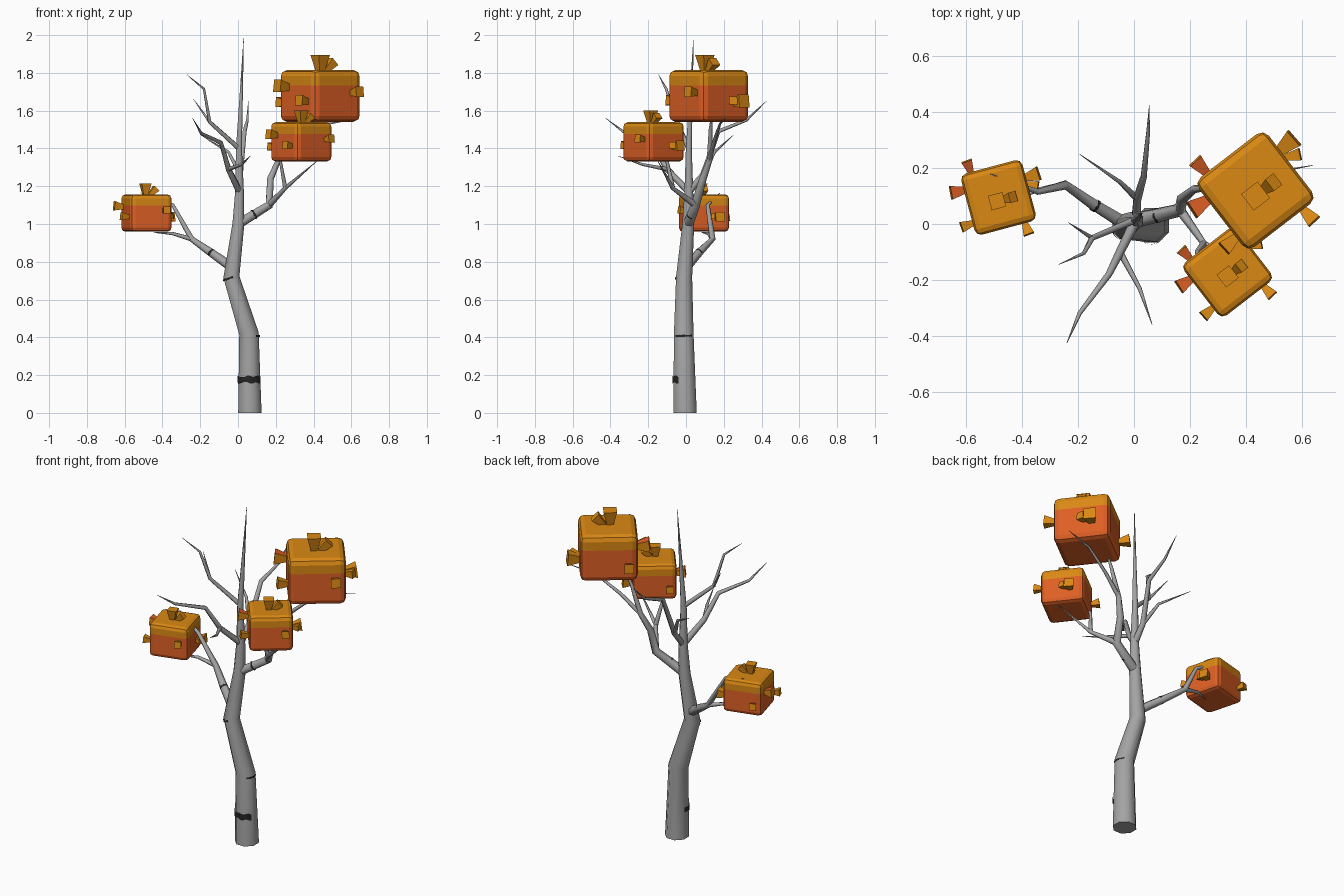
import bpy, bmesh, math, random
from mathutils import Vector, Matrix

if "Cube" in bpy.data.objects:
    bpy.data.objects.remove(bpy.data.objects["Cube"])

random.seed(4)
Z = Vector((0, 0, 1))


def mat(name, *col):
    m = bpy.data.materials.new(name)
    m.diffuse_color = (*col, 1)
    m.use_nodes = True
    m.node_tree.nodes["Principled BSDF"].inputs["Base Color"].default_value = m.diffuse_color
    return m


GREY = mat("grey bark", 0.37, 0.37, 0.37)
BLACK = mat("black bark mark", 0.018, 0.018, 0.018)
YELLOW = mat("amber", 0.70, 0.25, 0.007)
RED = mat("red orange", 0.73, 0.115, 0.018)


def finish(bm, name, *mats):
    me = bpy.data.meshes.new(name)
    bm.to_mesh(me)
    bm.free()
    for m in mats:
        me.materials.append(m)
    ob = bpy.data.objects.new(name, me)
    bpy.context.collection.objects.link(ob)


# tapered tube through points
def tube(name, pts, radii, sides=6, flat_base=False):
    bm = bmesh.new()
    P = [Vector(p) for p in pts]
    rings = []
    for i, p in enumerate(P):
        t = (P[min(i + 1, len(P) - 1)] - P[max(i - 1, 0)]).normalized()
        q = Z.rotation_difference(Z if flat_base and i == 0 else t)
        angles = [math.tau * (k + 0.5) / sides for k in range(sides)]
        rings.append([bm.verts.new(p + q @ Vector((math.cos(a), math.sin(a), 0)) * radii[i])
                      for a in angles])
    for a, b in zip(rings, rings[1:]):
        for k in range(sides):
            n = (k + 1) % sides
            bm.faces.new((a[k], a[n], b[n], b[k])).smooth = True
    bm.faces.new(rings[0][::-1])
    bm.faces.new(rings[-1])
    finish(bm, name, GREY)


# branch whose radius shrinks to a fine tip
def branch(name, r, *pts):
    n = len(pts) - 1
    tube(name, pts, [r * (1 - i / n) ** 0.7 + 0.001 for i in range(n + 1)])
    return pts


# ragged dark patch hugging a tube, centred on an angle
def mark(name, p0, p1, f, r, height, mid, half):
    a, b = Vector(p0), Vector(p1)
    q = Z.rotation_difference((b - a).normalized())
    c = a.lerp(b, f)
    up = q @ Z * height / 2
    bm = bmesh.new()
    prev = None
    for i in range(13):
        ang = math.radians(mid - half + half * i / 6)
        d = c + q @ Vector((math.cos(ang), math.sin(ang), 0)) * r
        pair = [bm.verts.new(d - up * random.uniform(0.4, 1.1)),
                bm.verts.new(d + up * random.uniform(0.6, 1.1))]
        if prev:
            bm.faces.new((prev[0], pair[0], pair[1], prev[1]))
        prev = pair
    finish(bm, name, BLACK)


# trunk
trunk = [(0.063, -0.005, 0), (0.058, -0.012, 0.42), (-0.035, -0.01, 0.72), (0.002, 0.012, 1),
         (0.008, 0.015, 1.17), (0.005, 0.015, 1.4), (0.03, 0.04, 1.985)]
tube("trunk", trunk, [0.067, 0.056, 0.046, 0.034, 0.025, 0.017, 0.001], 8, True)
mark("low_bark_mark", trunk[0], trunk[1], 0.42, 0.0645, 0.042, 245, 85)
mark("middle_bark_mark", trunk[0], trunk[1], 0.97, 0.058, 0.013, 0, 50)
mark("upper_bark_mark", trunk[1], trunk[2], 0.985, 0.048, 0.015, 230, 50)

# branches, each twig starting from a point of its parent
left = branch("left_branch", 0.026, (-0.03, 0, 0.77), (-0.145, 0.07, 0.85), (-0.245, 0.14, 0.92),
              (-0.345, 0.115, 1.1), (-0.515, 0.18, 1.165))
branch("left_lower_twig", 0.013, left[2], (-0.35, 0.12, 0.95), (-0.45, 0.08, 0.955))
right = branch("right_branch", 0.027, trunk[3], (0.165, 0.05, 1.1), (0.172, 0.09, 1.24),
               (0.215, 0.125, 1.34), (0.27, 0.13, 1.5), (0.33, 0.14, 1.62))
branch("right_outer_twig", 0.012, right[3], (0.33, 0.15, 1.44), (0.47, 0.18, 1.53), (0.64, 0.21, 1.56))
fork = branch("right_front_branch", 0.017, right[1], (0.25, -0.07, 1.19), (0.42, -0.15, 1.335))
branch("right_front_twig", 0.012, fork[1], (0.225, -0.1, 1.33), (0.25, -0.14, 1.41))
front = branch("front_branch", 0.018, trunk[4], (-0.05, -0.1, 1.29), (-0.09, -0.18, 1.43),
               (-0.195, -0.32, 1.48), (-0.24, -0.425, 1.56))
branch("front_twig", 0.011, front[1], (0.02, -0.23, 1.315), (0.065, -0.36, 1.36))
high = branch("high_branch", 0.013, trunk[5], (-0.15, -0.05, 1.54), (-0.18, -0.105, 1.715),
              (-0.27, -0.145, 1.79))
branch("high_twig", 0.008, high[1], (-0.235, 0.005, 1.66))
back = branch("back_branch", 0.018, trunk[4], (0.012, 0.09, 1.26), (0.035, 0.17, 1.49),
              (0.05, 0.32, 1.55), (0.055, 0.425, 1.65))
branch("back_twig", 0.012, back[1], (-0.05, 0.15, 1.38), (-0.195, 0.25, 1.47))
mark("left_branch_mark", left[0], left[1], 0.95, 0.023, 0.016, 300, 110)
mark("right_branch_mark", right[0], right[1], 0.5, 0.0265, 0.014, 270, 100)


# flared stud standing on a block at pos, leaning along d
def stud(bm, pos, d, w, h, red=False):
    d = Vector(d).normalized()
    S = (Matrix.Translation(Vector(pos) + d * (h / 2 - 0.004)) @ d.to_track_quat('Z', 'Y').to_matrix().to_4x4()
         @ Matrix.Rotation(math.pi / 4, 4, 'Z'))
    old = set(bm.faces)
    bmesh.ops.create_cone(bm, cap_ends=True, segments=4, radius1=w * 0.68, radius2=w * 1.414,
                          depth=h, matrix=S)
    bm.normal_update()
    for f in set(bm.faces) - old:
        f.material_index = int(red and f.normal.z > 0.3 and f.normal.dot(d) < 0.5)


# side studs: face turn, offset along face, height, half width, lean, red upper side
side_studs = [(180, -0.078, 0.045, 0.034, 0, True), (180, 0.09, -0.03, 0.027, 0, False),
              (90, 0.1, -0.04, 0.027, 0, True), (0, 0.06, -0.035, 0.035, 0, False),
              (0, 0.03, -0.03, 0.022, -0.5, False), (270, 0.093, 0.015, 0.027, 0, False)]


# block: bevelled box with amber cap and flared studs
def block(name, centre, scale, turn):
    M = Matrix.Translation(centre) @ Matrix.Rotation(math.radians(turn), 4, 'Z') @ Matrix.Scale(scale, 4)
    bm = bmesh.new()
    bmesh.ops.create_cube(bm, size=1, matrix=Matrix.Diagonal((0.315, 0.315, 0.275, 1)))
    bmesh.ops.bevel(bm, geom=bm.edges[:], offset=0.032, segments=2, profile=0.5, affect='EDGES')
    bmesh.ops.bisect_plane(bm, geom=bm.verts[:] + bm.edges[:] + bm.faces[:],
                           plane_co=(0, 0, 0.055), plane_no=Z)
    for f in bm.faces:
        f.material_index = int(f.calc_center_median().z < 0.055)
    bm.transform(M)
    finish(bm, name, YELLOW, RED)

    bm = bmesh.new()
    stud(bm, (-0.012, -0.016, 0.137), Z, 0.037, 0.085)
    stud(bm, (0.02, -0.016, 0.132), (1, 0, 1), 0.026, 0.075)
    for face, off, z, w, lean, red in side_studs:
        R = Matrix.Rotation(math.radians(face), 3, 'Z')
        stud(bm, R @ Vector((0.154, off, z)), R @ Vector((1, lean + off, 0.12)), w, w + 0.04, red)
    bm.transform(M)
    finish(bm, name + "_studs", YELLOW, RED)


block("large_block", (0.435, 0.12, 1.678), 1, 37.6)
block("middle_block", (0.335, -0.172, 1.435), 0.765, 37.6)
block("small_block", (-0.485, 0.095, 1.058), 0.72, 15)
